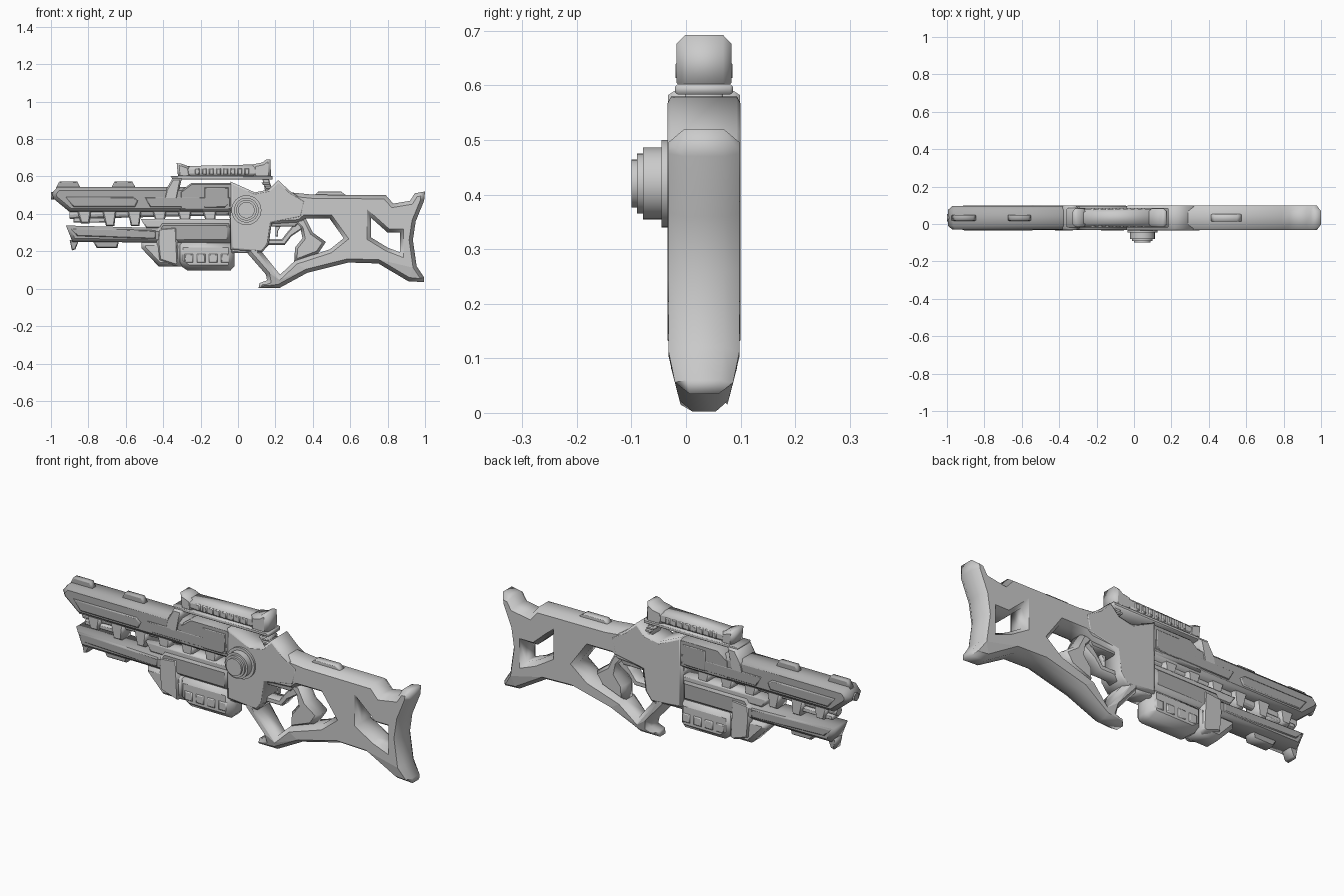
import bpy, bmesh
from math import pi
from mathutils import Matrix, Vector

if "Cube" in bpy.data.objects:
    bpy.data.objects.remove(bpy.data.objects["Cube"])

C = 0.033  # y of the centre plane
dark = bpy.data.materials.new("dark_grey")
dark.diffuse_color = (0.42, 0.42, 0.42, 1)
dark.use_nodes = True
dark.node_tree.nodes["Principled BSDF"].inputs["Base Color"].default_value = dark.diffuse_color


def finish(name, bm, mat=None):
    bmesh.ops.recalc_face_normals(bm, faces=bm.faces)
    me = bpy.data.meshes.new(name)
    bm.to_mesh(me)
    bm.free()
    ob = bpy.data.objects.new(name, me)
    bpy.context.collection.objects.link(ob)
    if mat:
        me.materials.append(mat)
    return ob


def plate(name, *outlines, face=0.065, rim=0.05, b=0.01, mat=None, taper=False):
    """Side profile (x, z) with holes, symmetric about C; chamfered from half-width face to rim."""
    cu = bpy.data.curves.new(name + "_profile", 'CURVE')
    cu.dimensions, cu.fill_mode = '2D', 'BOTH'
    cu.extrude = cu.bevel_depth = b
    cu.bevel_resolution = 0
    cu.offset = -b
    for pts in outlines:
        s = cu.splines.new('POLY')
        s.points.add(len(pts) - 1)
        for p, (x, z) in zip(s.points, pts):
            p.co = (x, z, 0, 1)
        s.use_cyclic_u = True
    tmp = bpy.data.objects.new(name + "_profile", cu)
    bpy.context.collection.objects.link(tmp)
    me = bpy.data.meshes.new_from_object(tmp.evaluated_get(bpy.context.evaluated_depsgraph_get()))
    bpy.data.objects.remove(tmp)
    bm = bmesh.new()
    bm.from_mesh(me)
    bpy.data.meshes.remove(me)
    bmesh.ops.remove_doubles(bm, verts=bm.verts, dist=1e-5)
    for v in bm.verts:
        x, z, d = v.co
        half = face if abs(d) > 1.5 * b else rim
        if taper:
            half *= 0.6 + 0.4 * min(1, max(0, z / 0.1))
        v.co = (x, C - half if d > 0 else C + half, z)
    return finish(name, bm, mat)


def rect(x0, x1, z0, z1, s0=0, s1=0):
    """Rectangle in x, z; s0 and s1 shift the lower corners for slanted ends."""
    return [(x0, z1), (x1, z1), (x1 + s1, z0), (x0 + s0, z0)]


def cyl(name, r, p, q, sides=24, mat=None):
    p, q = Vector(p), Vector(q)
    bm = bmesh.new()
    bmesh.ops.create_cone(bm, cap_ends=True, segments=sides, radius1=r, radius2=r, depth=(q - p).length)
    rot = (q - p).to_track_quat('Z', 'Y').to_matrix().to_4x4()
    bm.transform(Matrix.Translation((p + q) / 2) @ rot)
    return finish(name, bm, mat)


# stock with the grip opening and the butt opening
plate("stock",
      [(.05, .50), (.17, .52), (.28, .515), (.40, .503), (.79, .50), (.83, .455), (.92, .47), (.945, .51),
       (1, .52), (.995, .47), (.95, .36), (.935, .26), (.955, .12), (.995, .06), (.995, .035), (.91, .04),
       (.75, .135), (.59, .14), (.37, .085), (.22, .003), (.11, .003), (.115, .03), (.155, .045),
       (.15, .075), (.05, .19)],
      [(.125, .2), (.17, .34), (.33, .35), (.36, .375), (.49, .375), (.565, .27), (.49, .21),
       (.305, .15), (.225, .075)],
      [(.71, .38), (.80, .30), (.865, .30), (.865, .195), (.80, .22), (.71, .275)],
      rim=.036, b=.02, taper=True)
plate("stock_top_rib", [(.40, .49), (.43, .52), (.55, .52), (.59, .49)], face=.02, rim=.018, b=.004)

# receiver, grip, trigger and guard
plate("receiver", [(-.04, .573), (.09, .515), (.165, .53), (.215, .58), (.28, .52), (.36, .47), (.34, .38),
                   (.18, .35), (.165, .24), (.13, .195), (-.04, .21)], face=.067, rim=.06)
plate("receiver_underside", rect(.12, .335, .332, .365, 0, -.03), face=.045, rim=.04, b=.004, mat=dark)
plate("grip", [(.29, .37), (.36, .38), (.40, .30), (.47, .25), (.43, .19), (.30, .14), (.305, .22),
               (.345, .27), (.335, .32)], face=.048, rim=.025, b=.014)
plate("trigger_guard", [(.13, .20), (.165, .235), (.25, .235), (.285, .28), (.345, .32), (.34, .355),
                        (.30, .345), (.262, .30), (.235, .265), (.15, .265)], face=.035, rim=.027, b=.006)
plate("trigger", [(.20, .345), (.235, .345), (.215, .31), (.215, .28), (.20, .28)], face=.012, rim=.01, b=.003)

# side dial, stepped
for i, (r, y) in enumerate([(.08, -.045), (.066, -.079), (.055, -.09), (.044, -.1)]):
    dial = cyl(f"dial_step_{i}", r, (.045, -.02, .42), (.045, y, .42), 32)
    bpy.context.view_layer.objects.active = dial
    bpy.ops.object.select_all(action='DESELECT')
    dial.select_set(True)
    bpy.ops.object.shade_smooth_by_angle()

# upper barrel housing with side panels and sights
plate("upper_housing", [(-.995, .51), (-.965, .545), (-.04, .545), (-.04, .41), (-.90, .41), (-.985, .48)],
      face=.062, rim=.042, b=.02, mat=dark)
plate("upper_side_panel", [(-.92, .49), (-.56, .49), (-.535, .47), (-.55, .438), (-.88, .438)],
      face=.067, rim=.063, b=.006, mat=dark)
plate("rear_side_panel", [(-.31, .52), (-.25, .565), (-.03, .565), (-.03, .42), (-.31, .42)],
      face=.064, rim=.056, b=.008, mat=dark)
plate("rear_small_panel", [(-.18, .54), (-.05, .54), (-.05, .45), (-.07, .435), (-.18, .435)],
      face=.067, rim=.064, b=.004, mat=dark)
plate("housing_lower_rail", rect(-.50, -.04, .435, .49, .03, 0), face=.066, rim=.06, b=.005, mat=dark)
for i, x in enumerate((-.905, -.61)):
    plate(f"top_sight_{i}", rect(x - .05, x + .045, .535, .573, -.02, .02), face=.016, rim=.013, b=.006, mat=dark)
cyl("muzzle", .02, (-1, C, .497), (-.95, C, .497), 12, dark)
cyl("inner_barrel", .022, (-.90, C, .395), (-.04, C, .415), 12)

# ribs between the upper and lower barrels
for i in range(7):
    x = -.86 + i * .134
    low = .335 if i in (2, 1) else .35
    plate(f"barrel_rib_{i}", rect(x, x + .075, low, .42, .02, -.01), face=.045, rim=.036, b=.006)
plate("rib_front_bar", rect(-.88, -.70, .355, .378), face=.03, rim=.026, b=.004)
plate("rib_rear_bar", rect(-.52, -.04, .325, .372, .03, 0), face=.05, rim=.045, b=.006)

# lower barrel housing
plate("lower_housing", [(-.92, .338), (-.43, .325), (-.41, .355), (-.04, .355), (-.04, .245), (-.885, .25)],
      face=.062, rim=.042, b=.018, mat=dark)
plate("lower_side_panel", [(-.90, .325), (-.44, .312), (-.44, .265), (-.86, .28)],
      face=.066, rim=.06, b=.006, mat=dark)
plate("front_hook", [(-.90, .26), (-.85, .26), (-.87, .21), (-.888, .205)], face=.03, rim=.025, b=.004, mat=dark)
plate("lower_lug", rect(-.78, -.635, .218, .26, .025, -.01), face=.03, rim=.022, b=.006, mat=dark)

# forend: nose, clamp and ribbed lower shell
plate("forend_nose", [(-.515, .25), (-.30, .25), (-.30, .12), (-.425, .12), (-.515, .215)],
      face=.058, rim=.035, b=.02)
plate("forend_clamp", [(-.43, .325), (-.325, .335), (-.315, .13), (-.335, .12), (-.425, .15), (-.435, .25)],
      face=.067, rim=.05, b=.012)
plate("forend_shell", [(-.325, .25), (-.02, .25), (-.02, .12), (-.04, .097), (-.27, .097), (-.325, .135)],
      face=.062, rim=.03, b=.03)
for i in range(4):
    x = -.285 + i * .065
    plate(f"forend_pad_{i}", rect(x, x + .045, .14, .185), face=.066, rim=.062, b=.005)
plate("forend_joint", rect(-.04, .08, .19, .25), face=.05, rim=.04, b=.01)

# scope body, end blocks and side fins
plate("scope_tube", [(-.30, .655), (.12, .665), (.12, .597), (-.30, .597)], face=.047, rim=.03, b=.018)
plate("scope_front", [(-.328, .672), (-.30, .668), (-.26, .652), (-.25, .592), (-.32, .592)],
      face=.05, rim=.034, b=.012)
plate("scope_rear", [(.08, .665), (.13, .675), (.15, .69), (.173, .692), (.177, .59), (.08, .59)],
      face=.05, rim=.035, b=.014)
for i in range(8):
    x = -.23 + i * .038
    plate(f"scope_fin_{i}", rect(x, x + .024, .61, .643), face=.052, rim=.047, b=.004)
plate("scope_base", rect(-.36, .185, .583, .602, .01, 0), face=.053, rim=.048, b=.004)

# scope mounts
plate("front_mount", [(-.35, .59), (-.30, .59), (-.31, .55), (-.325, .475), (-.40, .468), (-.385, .53)],
      face=.066, rim=.054, b=.008)
for i in range(3):
    plate(f"rear_mount_bar_{i}", rect(.125 + i * .015, .165 + i * .01, .555 - i * .018, .568 - i * .018, .01, .01),
          face=.045, rim=.042, b=.002)
plate("rear_mount", rect(.13, .165, .50, .59, .02, .025), face=.035, rim=.03, b=.005)
